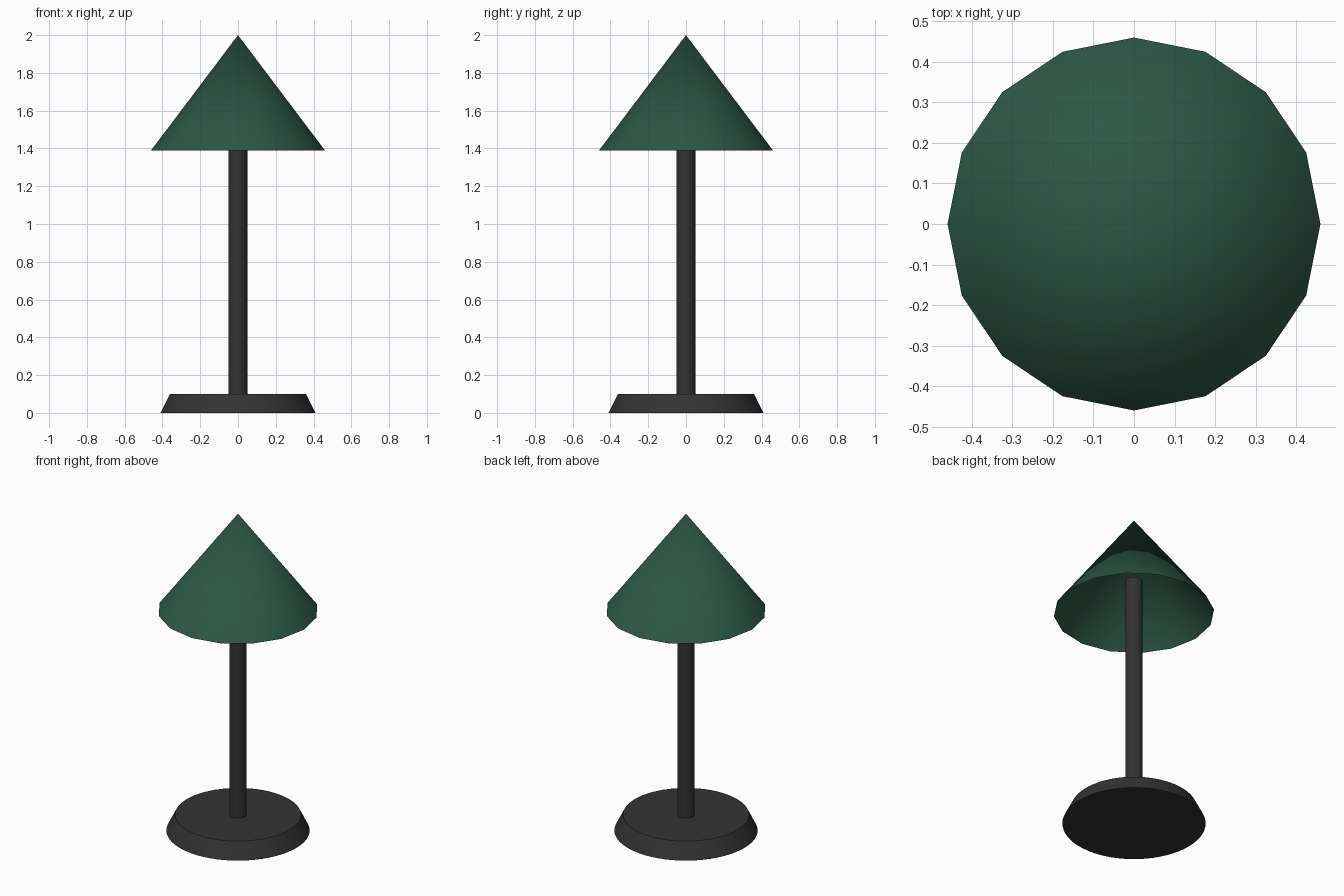
import bpy
import math

if "Cube" in bpy.data.objects:
    bpy.data.objects.remove(bpy.data.objects["Cube"])


def material(name, rgb):
    mat = bpy.data.materials.new(name)
    mat.diffuse_color = (*rgb, 1)
    mat.use_nodes = True
    mat.node_tree.nodes["Principled BSDF"].inputs["Base Color"].default_value = mat.diffuse_color
    return mat


def cone(name, sides, r_bottom, r_top, z0, z1, mat, fill='NGON', angle=40):
    """Upright round part between heights z0 and z1."""
    bpy.ops.mesh.primitive_cone_add(
        vertices=sides, radius1=r_bottom, radius2=r_top, depth=z1 - z0,
        end_fill_type=fill, location=(0, 0, (z0 + z1) / 2))
    ob = bpy.context.object
    ob.name = name
    ob.data.materials.append(mat)
    bpy.ops.object.shade_smooth_by_angle(angle=math.radians(angle))
    return ob


black = material("black_metal", (0.033, 0.033, 0.033))
green = material("green_shade", (0.025, 0.095, 0.06))

# Tapered round foot
cone("base", 64, 0.41, 0.36, 0.0, 0.10, black)

# Pole, ending inside the shade
cone("pole", 32, 0.05, 0.05, 0.10, 1.60, black)

# Thin 16-sided shade, open underneath
cone("lamp_shade", 16, 0.46, 0.0, 1.39, 2.0, green, fill='NOTHING')
